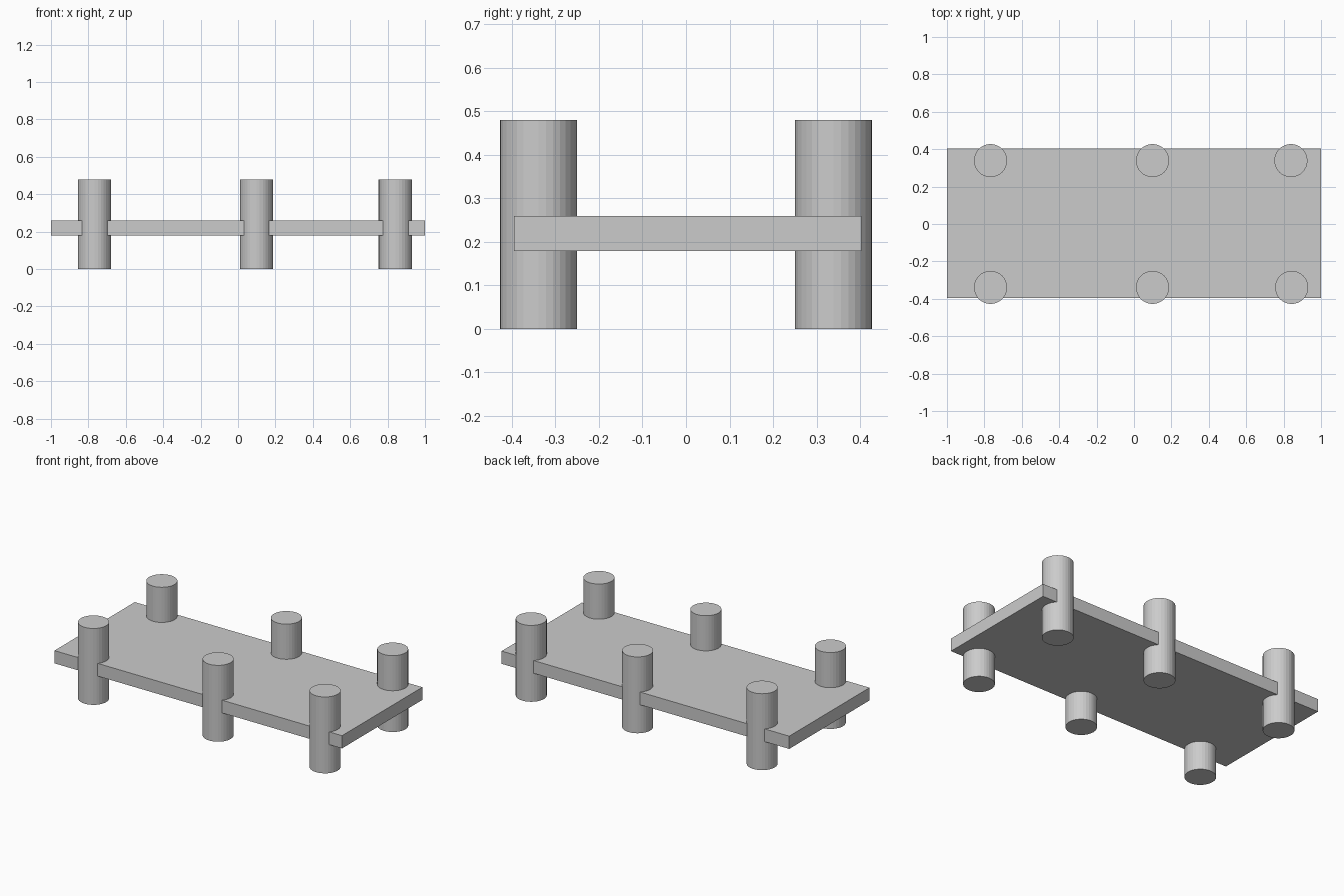
import bpy

if "Cube" in bpy.data.objects:
    bpy.data.objects.remove(bpy.data.objects["Cube"])

POST_R, POST_H, POST_Y = 0.0885, 0.48, 0.339

# Flat deck slab
bpy.ops.mesh.primitive_cube_add(size=1, location=(0, 0.004, 0.219))
deck = bpy.context.object
deck.name = "deck"
deck.scale = (2.0, 0.798, 0.08)
bpy.ops.object.transform_apply(location=False, rotation=False, scale=True)


def post(name, x, y):
    bpy.ops.mesh.primitive_cylinder_add(vertices=32, radius=POST_R, depth=POST_H,
                                        location=(x, y, POST_H / 2))
    bpy.context.object.name = name


# Three posts through each long edge
columns = {"left": (-0.767, -0.767), "middle": (0.099, 0.099), "right": (0.843, 0.839)}
for col, (front_x, back_x) in columns.items():
    post(f"front_{col}_post", front_x, -POST_Y)
    post(f"back_{col}_post", back_x, POST_Y)
